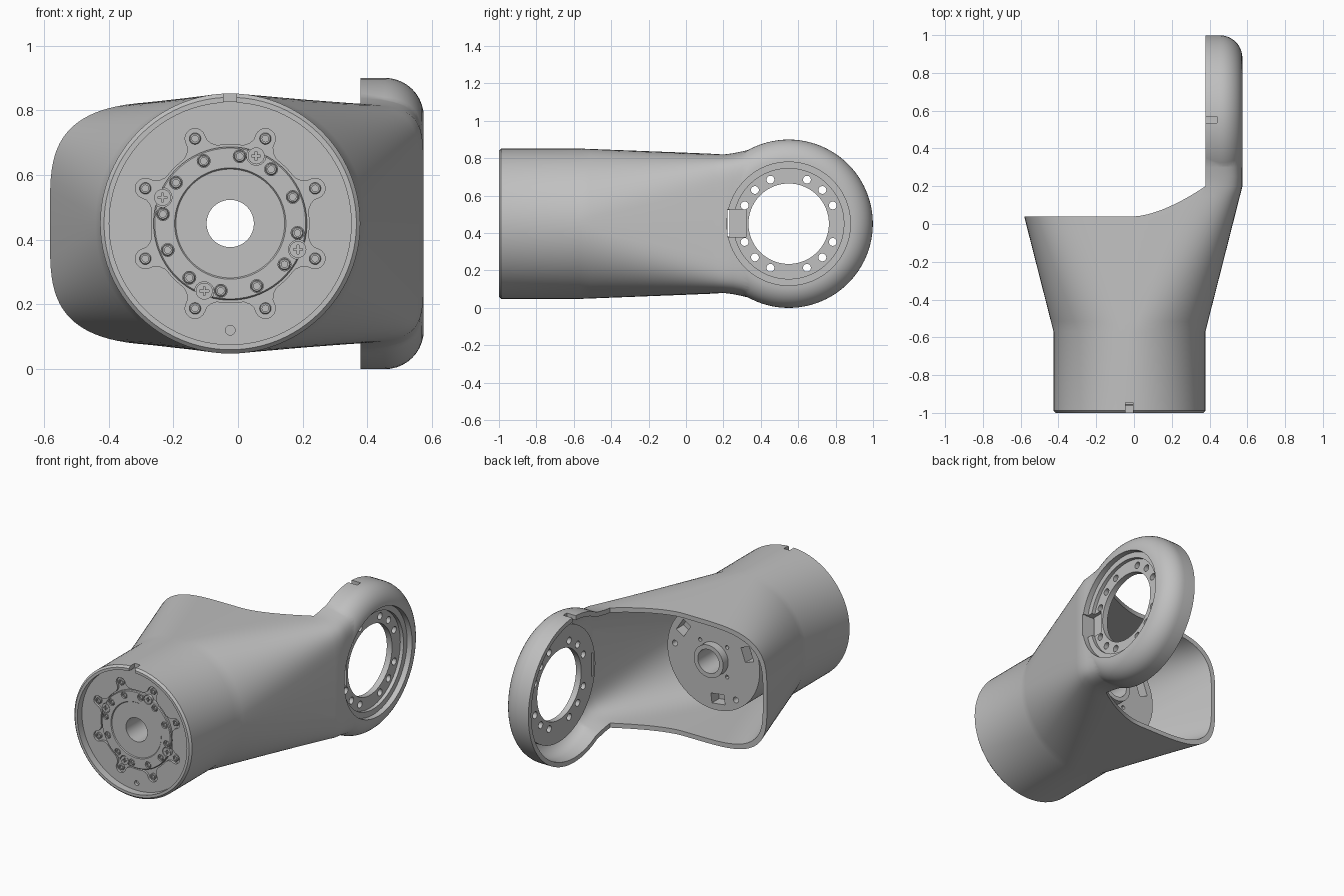
import bpy, bmesh, math
from mathutils import Matrix, Vector

old = bpy.data.objects.get("Cube")
if old:
    bpy.data.objects.remove(old)

grey = bpy.data.materials.new("satin_grey")
grey.use_nodes = True
colour = (0.53, 0.53, 0.53, 1)
grey.diffuse_color = colour
grey.node_tree.nodes["Principled BSDF"].inputs["Base Color"].default_value = colour

CX, CZ = -0.024, 0.45          # bore axis, along y
RING = Vector((0, 0.549, CZ))  # side ring axis, along x


def finish(bm, name):
    bmesh.ops.remove_doubles(bm, verts=bm.verts, dist=1e-5)
    bmesh.ops.recalc_face_normals(bm, faces=bm.faces)
    me = bpy.data.meshes.new(name)
    bm.to_mesh(me)
    bm.free()
    me.materials.append(grey)
    ob = bpy.data.objects.new(name, me)
    bpy.context.collection.objects.link(ob)
    return ob


def skin(rings, name, wrap=False, caps=False):
    """Bridge a list of closed loops of points."""
    bm = bmesh.new()
    loops = [[bm.verts.new(p) for p in r] for r in rings]
    n = len(loops[0])
    pairs = list(zip(loops, loops[1:])) + ([(loops[-1], loops[0])] if wrap else [])
    for a, b in pairs:
        for i in range(n):
            j = (i + 1) % n
            bm.faces.new((a[i], a[j], b[j], b[i]))
    if caps:
        bm.faces.new(loops[0])
        bm.faces.new(loops[-1])
    return finish(bm, name)


def lathe(profile, axis, centre, name, wrap=False, n=96):
    """Spin (radius, position) points round the x or y axis."""
    rings = []
    for r, t in profile:
        ring = []
        for i in range(n):
            a = math.tau * i / n
            u, v = r * math.cos(a), r * math.sin(a)
            p = (t, u, v) if axis == "x" else (u, t, v)
            ring.append(Vector(p) + Vector(centre))
        rings.append(ring)
    return skin(rings, name, wrap)


def rod(r, a, b, axis, centre, name, n=96):
    return lathe([(0, a), (r, a), (r, b), (0, b)], axis, centre, name, n=n)


def box(x0, x1, y0, y1, z0, z1, name):
    return skin([[(x0, y0, z), (x1, y0, z), (x1, y1, z), (x0, y1, z)]
                 for z in (z0, z1)], name, caps=True)


def boolean(target, other, op="DIFFERENCE"):
    mod = target.modifiers.new("bool", "BOOLEAN")
    mod.operation, mod.object, mod.solver = op, other, "EXACT"
    bpy.context.view_layer.objects.active = target
    bpy.ops.object.modifier_apply(modifier=mod.name)
    bpy.data.objects.remove(other)


def section(y, inset, n=96):
    """Ruled blend from the front circle to a rounded box at the open end."""
    t = max(0, min(1, (y + 0.57) / 0.77))
    r, half_w, half_h = 0.402 - inset, 0.598 - inset, 0.372 - inset
    if y > 0.2:
        half_h += 0.073 * ((y - 0.2) / 0.3) ** 1.35
    pts = []
    for i in range(n):
        a = math.tau * i / n
        c, s = math.cos(a), math.sin(a)
        power = 2 / (8 if c > 0 else 4.8)
        x = half_w * math.copysign(abs(c) ** power, c)
        z = half_h * math.copysign(abs(s) ** power, s)
        pts.append((CX + r * c * (1 - t) + x * t, y, CZ + r * s * (1 - t) + z * t))
    return pts


def body_loft(inset, first, last, name):
    ys = [first] + [-0.57 + 0.77 * i / 14 for i in range(15)]
    ys += [0.25, 0.3, 0.35, 0.4, 0.45, last]
    rings = [section(y, inset) for y in ys]
    if not inset:
        rings.insert(0, section(-1, 0.012))
    return skin(rings, name, caps=True)


def dome(r, base, face, fillet, name):
    arc = [(r - fillet + fillet * math.cos(a), face - fillet + fillet * math.sin(a))
           for a in (math.pi / 2 * i / 10 for i in range(11))]
    return lathe([(0, base), (r, base)] + arc + [(0, face)], "x", RING, name)


# Housing: outer loft joined to the side dome
shell = body_loft(0, -0.988, 0.5, "housing_shell")
boolean(shell, dome(0.45, 0.34, 0.574, 0.12, "dome"), "UNION")

# Open the back with a swept edge
edge = [(-1, 0.04), (0, 0.04)]
edge += [(0.378 * i / 10, 0.04 + 0.16 * (i / 10) ** 1.6) for i in range(1, 11)]
edge += [(0.378, 1.3), (-1, 1.3)]
boolean(shell, skin([[(x, y, z) for x, y in edge] for z in (-0.5, 1.5)], "opening", caps=True))

# Hollow the housing to a thin wall
boolean(shell, body_loft(0.028, -1.1, 0.48, "bore"))
boolean(shell, dome(0.422, 0.29, 0.545, 0.1, "dome_hollow"))

# Bearing seat inside the side ring
boolean(shell, rod(0.352, 0.482, 0.56, "x", RING, "seat"), "UNION")

# Stepped recess, centre hole and bolt holes of the side ring
for r, depth in ((0.33, 0.54), (0.295, 0.518), (0.215, 0.3)):
    boolean(shell, rod(r, depth, 0.7, "x", RING, "recess"))
for k in range(16):
    if k % 4:
        a = math.tau * k / 16
        c = RING + Vector((0, 0.255 * math.cos(a), 0.255 * math.sin(a)))
        boolean(shell, rod(0.021, 0.4, 0.7, "x", c, "bolt_hole", 20))

# Key slots
boolean(shell, box(0.497, 0.7, 0.222, 0.32, 0.38, 0.525, "side_slot"))
boolean(shell, box(0.3, 0.71, 0.221, 0.232, 0.381, 0.524, "side_slit"))
boolean(shell, box(0.3, 0.44, 0.535, 0.57, 0.84, 1, "ring_notch"))
boolean(shell, box(-0.045, -0.005, -1.1, -0.945, 0.82, 1, "front_notch"))

# Drive unit inside the bore
AXIS = Vector((CX, 0, CZ))
FACE = -0.955


def turn(degrees):
    return Matrix.Translation(AXIS) @ Matrix.Rotation(-math.radians(degrees), 4, "Y")


def polar(r, degrees):
    return turn(degrees) @ Vector((r, 0, 0))


REAR = -0.235
drive = lathe([(0.073, FACE), (0.378, FACE), (0.378, -0.9), (0.315, -0.9), (0.315, REAR),
               (0.1, REAR), (0.1, REAR + 0.05), (0.073, REAR + 0.05)],
              "y", AXIS, "drive_unit", True)

# One star-shaped pocket holds the rotor and its flared lugs
LUGS = [22.5 + 45 * k for k in range(8)]
lug = [(0.24, -0.052), (0.253, -0.038), (0.268, -0.031)]
lug += [(0.284 + 0.031 * math.cos(a), 0.031 * math.sin(a))
        for a in (math.pi * (i / 10 - 0.5) for i in range(11))]
lug += [(x, -z) for x, z in reversed(lug[:3])]
star = []
for a in LUGS:
    star += [turn(a) @ Vector((x, 0, z)) for x, z in lug]
    star += [polar(0.2435, a + step) for step in (16, 19, 22.5, 26, 29)]
boolean(drive, skin([[(p.x, y, p.z) for p in star] for y in (-1.1, FACE + 0.014)],
                    "rotor_pocket", caps=True))
boolean(drive, rod(0.015, -1.1, -0.935, "y", polar(0.33, -90), "locating_hole", 20))

# Rear cable cutouts and small holes
for a in (33, 160, 263):
    cut = box(0.215, 0.275, REAR - 0.07, REAR + 0.1, -0.045, 0.045, "cutout")
    cut.data.transform(turn(a))
    boolean(drive, cut)
    hole = rod(0.018, REAR - 0.05, REAR + 0.1, "y", polar(0.265, a - 28), "rear_hole", 16)
    boolean(drive, hole)
for k in range(4):
    hole = rod(0.012, REAR - 0.03, REAR + 0.1, "y", polar(0.13, 45 + 90 * k), "hub_hole", 12)
    boolean(drive, hole)

# Output rotor with a raised outer band and fastener seats
BAND = FACE - 0.005
ROTOR_BOLTS = [69 + 90 * k + offset for k in range(4) for offset in (13, -16, -46)]
SCREWS = [69 + 90 * k for k in range(4)]
rotor = lathe([(0.073, FACE), (0.168, FACE), (0.172, BAND), (0.233, BAND),
               (0.237, FACE), (0.237, FACE + 0.03), (0.073, FACE + 0.03)],
              "y", AXIS, "output_rotor", True)
for a in SCREWS:
    boolean(rotor, rod(0.03, -1.1, FACE + 0.008, "y", polar(0.225, a), "screw_seat", 24))
for a in ROTOR_BOLTS:
    boolean(rotor, rod(0.02, -1.1, FACE + 0.01, "y", polar(0.21, a), "bolt_seat", 20))


# Fasteners
def bolt(centre, front, name):
    return lathe([(0, front + 0.008), (0.01, front + 0.008), (0.01, front), (0.015, front),
                  (0.018, front + 0.003), (0.018, front + 0.02), (0, front + 0.02)],
                 "y", centre, name, n=20)


parts = [shell, drive, rotor]
parts += [bolt(polar(0.284, a), FACE + 0.002, "lug_bolt") for a in LUGS]
parts += [bolt(polar(0.21, a), FACE - 0.001, "rotor_bolt") for a in ROTOR_BOLTS]
for a in SCREWS:
    c = polar(0.224, a)
    head = rod(0.026, FACE - 0.004, FACE + 0.02, "y", c, "cross_screw", 24)
    for w, h in ((0.014, 0.003), (0.003, 0.014)):
        boolean(head, box(c.x - w, c.x + w, -1.1, FACE + 0.004, c.z - h, c.z + h, "cross_slot"))
    parts.append(head)

# Smooth shading with crisp edges
bpy.ops.object.select_all(action="DESELECT")
for ob in parts:
    ob.select_set(True)
bpy.context.view_layer.objects.active = shell
bpy.ops.object.shade_smooth_by_angle(angle=math.radians(30))
